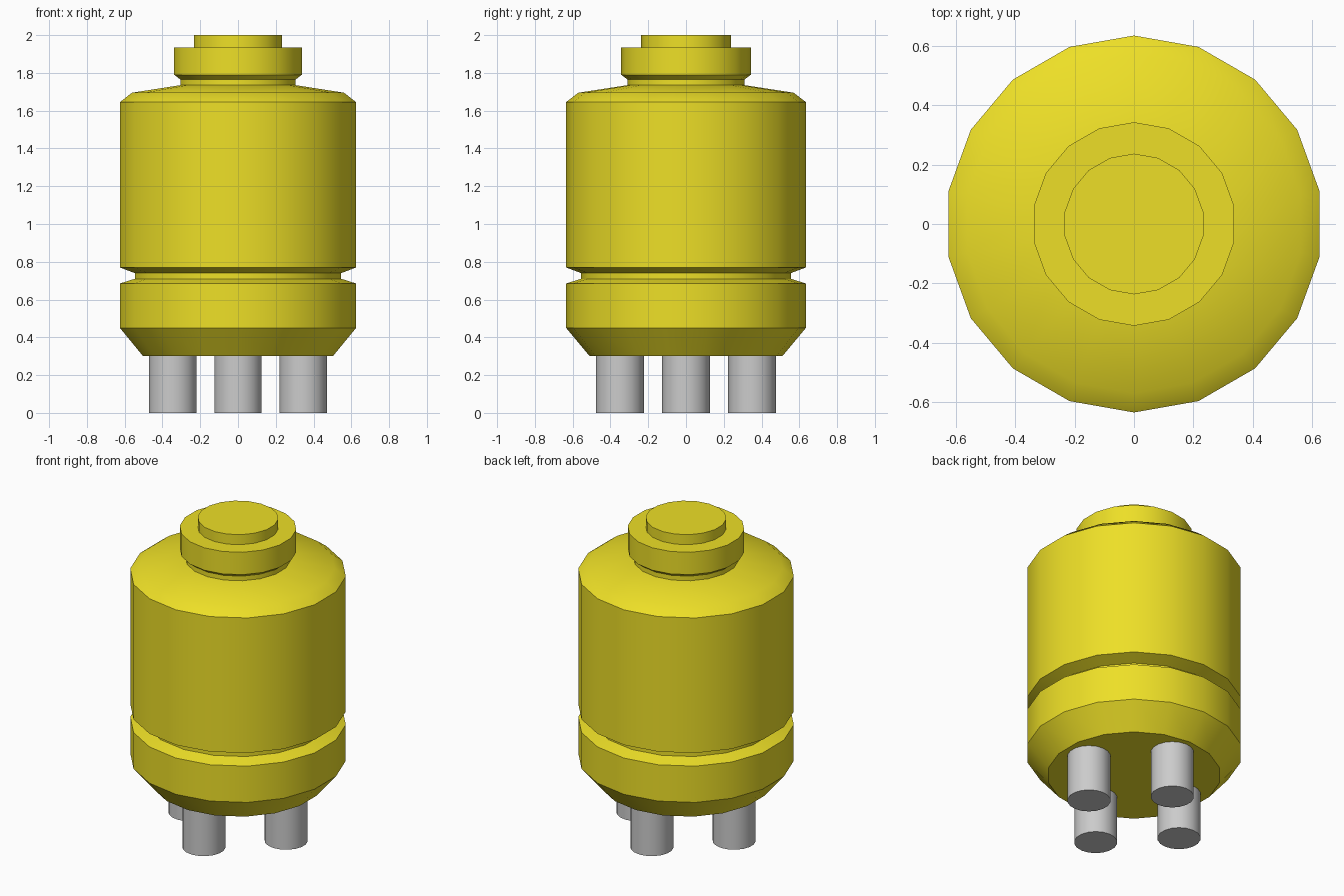
import bpy, bmesh
from math import sin, cos, pi

if "Cube" in bpy.data.objects:
    bpy.data.objects.remove(bpy.data.objects["Cube"])

yellow = bpy.data.materials.new("yellow")
yellow.diffuse_color = (0.85, 0.74, 0.02, 1)
yellow.use_nodes = True
yellow.node_tree.nodes["Principled BSDF"].inputs["Base Color"].default_value = yellow.diffuse_color


def turned(name, profile, sides, soft=(), centre=(0, 0), material=None):
    """Closed turned solid with a corner on the y axis; rings in soft stay smooth."""
    bm = bmesh.new()
    rings = [[bm.verts.new((r * sin(2 * pi * i / sides), r * cos(2 * pi * i / sides), z))
              for i in range(sides)] for r, z in profile]
    for a, b in zip(rings, rings[1:]):
        for i in range(sides):
            j = (i + 1) % sides
            bm.faces.new((a[i], a[j], b[j], b[i])).smooth = True
    bm.faces.new(rings[0])
    bm.faces.new(rings[-1])
    for k, ring in enumerate(rings):
        for i in range(sides):
            bm.edges.get((ring[i - 1], ring[i])).smooth = k in soft
    bmesh.ops.recalc_face_normals(bm, faces=bm.faces)
    mesh = bpy.data.meshes.new(name)
    bm.to_mesh(mesh)
    bm.free()
    ob = bpy.data.objects.new(name, mesh)
    ob.location = (*centre, 0)
    bpy.context.collection.objects.link(ob)
    if material:
        mesh.materials.append(material)
    return ob


# Yellow housing: bevelled base, groove, drum, shoulder, neck, collar, top cap
turned("housing", [
    (0.51, 0.30), (0.635, 0.45), (0.635, 0.685), (0.555, 0.71),
    (0.555, 0.74), (0.635, 0.77), (0.635, 1.645), (0.57, 1.695),
    (0.31, 1.735), (0.31, 1.765), (0.343, 1.79), (0.343, 1.935),
    (0.237, 1.935), (0.237, 2.0)], 18, soft=(7,), material=yellow)

# Four grey pins on the axes
for n, (x, y) in enumerate([(0.345, 0), (0, 0.35), (-0.345, 0), (0, -0.35)]):
    turned(f"pin_{n + 1}", [(0.127, 0), (0.127, 0.30)], 18, centre=(x, y))
